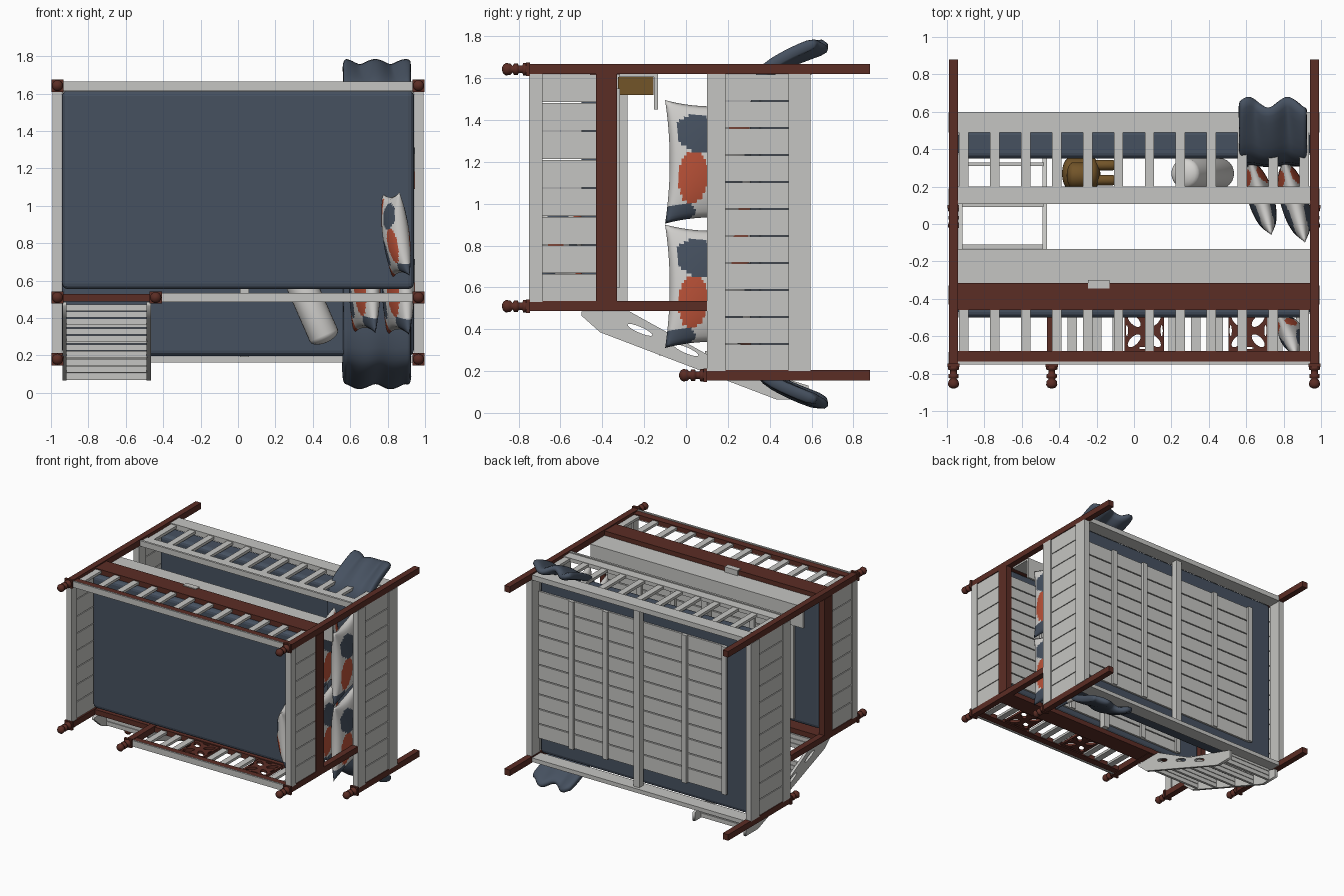
import bpy, bmesh, math
from mathutils import Vector, Matrix

if "Cube" in bpy.data.objects:
    bpy.data.objects.remove(bpy.data.objects["Cube"])

def material(name, rgb):
    m = bpy.data.materials.new(name)
    m.diffuse_color = (*rgb, 1)
    m.use_nodes = True
    m.node_tree.nodes["Principled BSDF"].inputs["Base Color"].default_value = m.diffuse_color
    return m

WHITE = material("painted_white", (0.56, 0.56, 0.54))
BROWN = material("mahogany", (0.105, 0.026, 0.018))
NAVY = material("navy_cloth", (0.062, 0.083, 0.118))
CREAM = material("cream_cloth", (0.66, 0.65, 0.63))
RED = material("rust_red", (0.50, 0.085, 0.04))
GOLD = material("golden_brown", (0.17, 0.09, 0.022))

def make(name, bm, *mats, smooth=False):
    bmesh.ops.recalc_face_normals(bm, faces=bm.faces)
    me = bpy.data.meshes.new(name)
    bm.to_mesh(me)
    bm.free()
    for m in mats:
        me.materials.append(m)
    for p in me.polygons:
        p.use_smooth = smooth
    ob = bpy.data.objects.new(name, me)
    bpy.context.collection.objects.link(ob)
    return ob

def box(name, x0, x1, y0, y1, z0, z1, mat, bevel=0.0):
    bm = bmesh.new()
    bmesh.ops.create_cube(bm, size=1)
    for v in bm.verts:
        v.co = Vector((x0 + (v.co.x + .5) * (x1 - x0), y0 + (v.co.y + .5) * (y1 - y0),
                       z0 + (v.co.z + .5) * (z1 - z0)))
    ob = make(name, bm, mat)
    if bevel:
        b = ob.modifiers.new("soft_edges", 'BEVEL')
        b.width, b.segments = bevel, 3
    return ob

def lathe(name, prof, origin, axis, mat, n=16):
    """Revolve (distance along axis, radius) pairs."""
    bm = bmesh.new()
    rings = [[bm.verts.new((r * math.cos(a * math.tau / n), r * math.sin(a * math.tau / n), h))
              for a in range(n)] for h, r in prof]
    for a, b in zip(rings, rings[1:]):
        for i in range(n):
            j = (i + 1) % n
            bm.faces.new((a[i], a[j], b[j], b[i]))
    bm.faces.new(rings[0])
    bm.faces.new(rings[-1])
    bm.transform(Matrix.Translation(origin) @ Vector(axis).to_track_quat('Z', 'Y').to_matrix().to_4x4())
    return make(name, bm, mat, smooth=True)

def capsule(name, a, b, r, mat):
    a, b = Vector(a), Vector(b)
    d = (b - a).length
    cap = [(r * .5 * (1 - math.cos(t * math.pi / 10)), max(.004, r * math.sin(t * math.pi / 10))) for t in range(6)]
    return lathe(name, cap + [(d - h, q) for h, q in reversed(cap)], a, b - a, mat, 24)

def plate(name, loops, frame, half, mat):
    """Flat plate; the first loop is the outline, the others are holes."""
    cu = bpy.data.curves.new(name, 'CURVE')
    cu.dimensions, cu.fill_mode, cu.extrude = '2D', 'BOTH', half
    for pts in loops:
        s = cu.splines.new('POLY')
        s.points.add(len(pts) - 1)
        for p, q in zip(s.points, pts):
            p.co = (q[0], q[1], 0, 1)
        s.use_cyclic_u = True
    tmp = bpy.data.objects.new(name + "_curve", cu)
    bpy.context.collection.objects.link(tmp)
    me = bpy.data.meshes.new_from_object(tmp.evaluated_get(bpy.context.evaluated_depsgraph_get()))
    bpy.data.objects.remove(tmp)
    me.transform(frame)
    me.materials.clear()
    me.materials.append(mat)
    ob = bpy.data.objects.new(name, me)
    bpy.context.collection.objects.link(ob)

def oval(cx, cy, rx, ry, ang, n=16):
    c, s = math.cos(ang), math.sin(ang)
    pts = [(rx * math.cos(t * math.tau / n), ry * math.sin(t * math.tau / n)) for t in range(n)]
    return [(cx + p * c - q * s, cy + p * s + q * c) for p, q in pts]

# posts with turned finials (bed height runs along -y)
FINIAL = [(0, .03), (.018, .03), (.022, .018), (.04, .018), (.044, .027), (.062, .027), (.068, .016),
          (.08, .027), (.1, .03), (.113, .022), (.12, .006)]
def post(name, x, z, top, foot, w=.024):
    box(name, x - w, x + w, top, foot, z - w, z + w, BROWN)
    box(name + "_collar", x - .033, x + .033, top - .012, top + .006, z - .033, z + .033, BROWN)
    lathe(name + "_finial", FINIAL, (x, top - .008, z), (0, -1, 0), BROWN)

ZB, ZU, ZL = 1.643, .51, .18      # back, upper front, lower front post lines
for s, side in ((-1, "left"), (1, "right")):
    x = s * .965
    post(side + "_back_post", x, ZB, -.752, .88)
    post(side + "_upper_front_post", x, ZU, -.752, .10)
    post(side + "_lower_front_post", x, ZL, .095, .88)
    # end panels: rails plus planks
    lo, hi = sorted((s * .945, s * .992))
    pl, ph = sorted((s * .955, s * .984))
    for lvl, rails, planks, z0, n in (("upper", ((-.75, -.685, WHITE), (-.43, -.33, BROWN)), (-.685, -.43), .53, 8),
                                      ("lower", ((.10, .19, WHITE), (.49, .595, WHITE)), (.19, .49), .20, 11)):
        for i, (a, b, m) in enumerate(rails):
            box(f"{side}_{lvl}_end_rail_{i}", lo, hi, a, b, z0, 1.62, m)
        step = (1.62 - z0) / n
        for i in range(n):
            box(f"{side}_{lvl}_end_plank_{i}", pl, ph, *planks, z0 + i * step + .003, z0 + (i + 1) * step - .003, WHITE)
post("ladder_post", -.44, ZU, -.752, -.32)

# upper bunk rails and guard rails
for name, z, x0 in (("back", 1.64, -.94), ("front", .51, -.44)):
    box(f"upper_{name}_side_rail", -.945, .945, -.46, -.315, z - .022, z + .018, BROWN)
    box(f"upper_{name}_hand_rail", x0, .945, -.735, -.68, z - .018, z + .018, BROWN)
    box(f"upper_{name}_rail_cap", x0, .945, -.75, -.735, z - .024, z + .024, WHITE)
box("upper_back_rail_facing", -.945, .945, -.735, -.685, 1.612, 1.623, WHITE)
# lower bunk rails
box("lower_back_guard_rail", -.945, .945, .125, .20, 1.622, 1.652, WHITE)
box("lower_back_guard_cap", -.945, .945, .108, .125, 1.615, 1.66, WHITE)
box("lower_back_side_rail", -.945, .945, .49, .60, 1.615, 1.655, WHITE)
box("lower_front_side_rail", -.945, .945, .49, .60, .163, .195, WHITE)
# balusters
for i in range(12):
    x = -.91 + i * 1.82 / 11
    box(f"lower_back_baluster_{i}", x - .025, x + .025, .19, .50, 1.626, 1.648, WHITE)
    box(f"upper_back_baluster_{i}", x - .025, x + .025, -.685, -.45, 1.63, 1.65, WHITE)
for i, x in enumerate((-.33, -.2, -.09, .21, .33, .45, .77, .89)):
    box(f"upper_front_baluster_{i}", x - .025, x + .025, -.685, -.45, .50, .52, WHITE)
# pierced flower panels in the front guard rail
for i, cx in enumerate((.055, .61)):
    cy, h, k = -.57, .105, .054
    holes = [oval(cx + a * k, cy + b * k, .044, .022, math.atan2(b, a)) for a in (-1, 1) for b in (-1, 1)]
    holes += [oval(cx + a * .093, cy + b * .093, .006 + .024 * abs(b), .006 + .024 * abs(a), 0)
              for a, b in ((1, 0), (-1, 0), (0, 1), (0, -1))]
    plate(f"flower_panel_{i}", [[(cx - h, cy - h - .01), (cx + h, cy - h - .01), (cx + h, cy + h + .01),
                                 (cx - h, cy + h + .01)]] + holes, Matrix.Translation((0, 0, .51)), .01, BROWN)

# mattresses and slatted bases
box("upper_mattress", -.94, .94, -.50, -.35, .555, 1.618, NAVY, .03)
box("lower_mattress", -.94, .94, .35, .505, .197, 1.618, NAVY, .03)
for lvl, y, z0, z1, e in (("upper", -.35, .6, 1.55, .53), ("lower", .505, .32, 1.50, .19)):
    n = 10
    step = (z1 - z0) / n
    for i in range(n):
        box(f"{lvl}_base_plank_{i}", -.72, .94, y, y + .015, z0 + i * step + .004, z0 + (i + 1) * step - .004, WHITE)
    for i, x in enumerate((-.71, -.36, .34, .64)):
        box(f"{lvl}_base_batten_{i}", x - .02, x + .02, y + .015, y + .035, z0, z1, WHITE)
    box(f"{lvl}_base_bearer", .01, .06, y + .015, y + .07, e, 1.62, WHITE)

# shelf under the upper bunk
box("shelf_back", -.94, .94, -.32, -.135, 1.606, 1.622, WHITE)
box("shelf_floor", -.94, .94, -.152, -.135, 1.45, 1.606, WHITE)
box("shelf_book", -.3, .3, -.325, -.155, 1.52, 1.605, GOLD)
box("shelf_bracket", -.245, -.13, -.345, -.30, 1.60, 1.664, WHITE)

# ladder: pierced stringers and slatted steps
FRAME = Matrix(((0, 0, 1, 0), (1, 0, 0, 0), (0, 1, 0, 0), (0, 0, 0, 1)))   # local xy -> world yz
outline = [(-.5, .485), (-.27, .485), (.10, .28), (.585, .13), (.585, .065), (.43, .065), (-.41, .385), (-.5, .465)]
slots = [oval(y, .30 - .44 * y, .065, .014, -.41) for y in (-.22, 0, .22)]
for i, x in enumerate((-.927, -.477)):
    plate(f"ladder_stringer_{i}", [outline] + slots, Matrix.Translation((x, 0, 0)) @ FRAME, .011, WHITE)
for i, (y, z) in enumerate(((-.34, .365), (-.12, .275), (.1, .19), (.32, .11), (.5, .07))):
    for k in range(3):
        box(f"ladder_step_{i}_slat_{k}", -.92, -.485, y - .01, y + .01, z + k * .037, z + k * .037 + .033, WHITE)

# cushions: u is length, v is height, w is thickness
BLOBS = [(.5, .36, .33, .5, 1), (-.27, .5, .45, .34, 2), (.55, -.6, .4, .25, 2), (-.45, -.35, .35, .3, 1),
         (-.9, .75, .2, .35, 1), (.1, -.9, .3, .2, 1), (-.85, -.85, .25, .3, 2)]
def cushion(name, bottom, top, z0, z1, thick, yaw=0.0, n=36):
    a, b = Vector((*bottom, 0)), Vector((*top, 0))
    V, U = (b - a) / 2, Vector((0, 0, (z1 - z0) / 2))
    W = V.cross(U).normalized()
    mid = (a + b) / 2 + Vector((0, 0, (z0 + z1) / 2))
    R = Matrix.Rotation(yaw, 3, 'Y')
    bm = bmesh.new()
    for side in (-1, 1):
        grid = []
        for i in range(n + 1):
            u = 2 * i / n - 1
            row = []
            for j in range(n + 1):
                v = 2 * j / n - 1
                w = side * thick / 2 * ((1 - u * u) * (1 - v * v)) ** .5
                row.append(bm.verts.new(mid + R @ (U * u * (1 - .1 * (1 - v * v)) + V * v * (1 - .1 * (1 - u * u)) + W * w)))
            grid.append(row)
        for i in range(n):
            for j in range(n):
                f = bm.faces.new((grid[i][j], grid[i + 1][j], grid[i + 1][j + 1], grid[i][j + 1]))
                u, v = (2 * i + 1) / n - 1, (2 * j + 1) / n - 1
                for cu, cv, ru, rv, m in BLOBS:
                    if ((u - cu) / ru) ** 2 + ((v - cv) / rv) ** 2 < 1:
                        f.material_index = m
    bmesh.ops.remove_doubles(bm, verts=bm.verts, dist=.0004)
    make(name, bm, CREAM, NAVY, RED, smooth=True)

for i, z in enumerate((.31, .905)):
    cushion(f"back_cushion_{i}", (.80, .345), (.915, -.10), z, z + .59, .15)
    cushion(f"front_cushion_{i}", (.62, .345), (.735, -.06), z + .01, z + .57, .14)
cushion("upper_cushion", (.80, -.49), (.89, -.70), .62, 1.07, .13, -.12)

# bolster and soft toy on the lower bunk
capsule("bolster", (.475, .27, .27), (.26, .27, .76), .082, CREAM)
capsule("toy_body", (-.385, .27, 1.1), (-.18, .27, 1.1), .085, GOLD)
capsule("toy_head", (-.36, .26, 1.2), (-.24, .26, 1.2), .07, GOLD)
for i, y in enumerate((.235, .315)):
    capsule(f"toy_leg_{i}", (-.25, y, 1.12), (-.10, y, 1.12), .028, GOLD)

# blanket laid across the lower bunk, hanging over both sides: (y, z, ripple)
half = [(.335, .9, 0), (.335, .45, .004), (.34, .22, .006), (.39, .16, .012), (.48, .115, .02),
        (.57, .075, .026), (.655, .045, .03)]
path = [(y, 1.805 - z, r) for y, z, r in reversed(half)] + half[1:]
bm = bmesh.new()
rows = []
for y, z, r in path:
    hang = max(0, y - .34)
    rows.append([bm.verts.new((.56 + .365 * i / 20, y + r * math.sin(i * .55), z + r * .5 * math.sin(i * .7 + hang * 4)))
                 for i in range(21)])
for a, b in zip(rows, rows[1:]):
    for i in range(20):
        bm.faces.new((a[i], a[i + 1], b[i + 1], b[i]))
blanket = make("blanket", bm, NAVY, smooth=True)
sol = blanket.modifiers.new("thickness", 'SOLIDIFY')
sol.thickness, sol.offset = .055, 0
sub = blanket.modifiers.new("soften", 'SUBSURF')
sub.levels = sub.render_levels = 1
